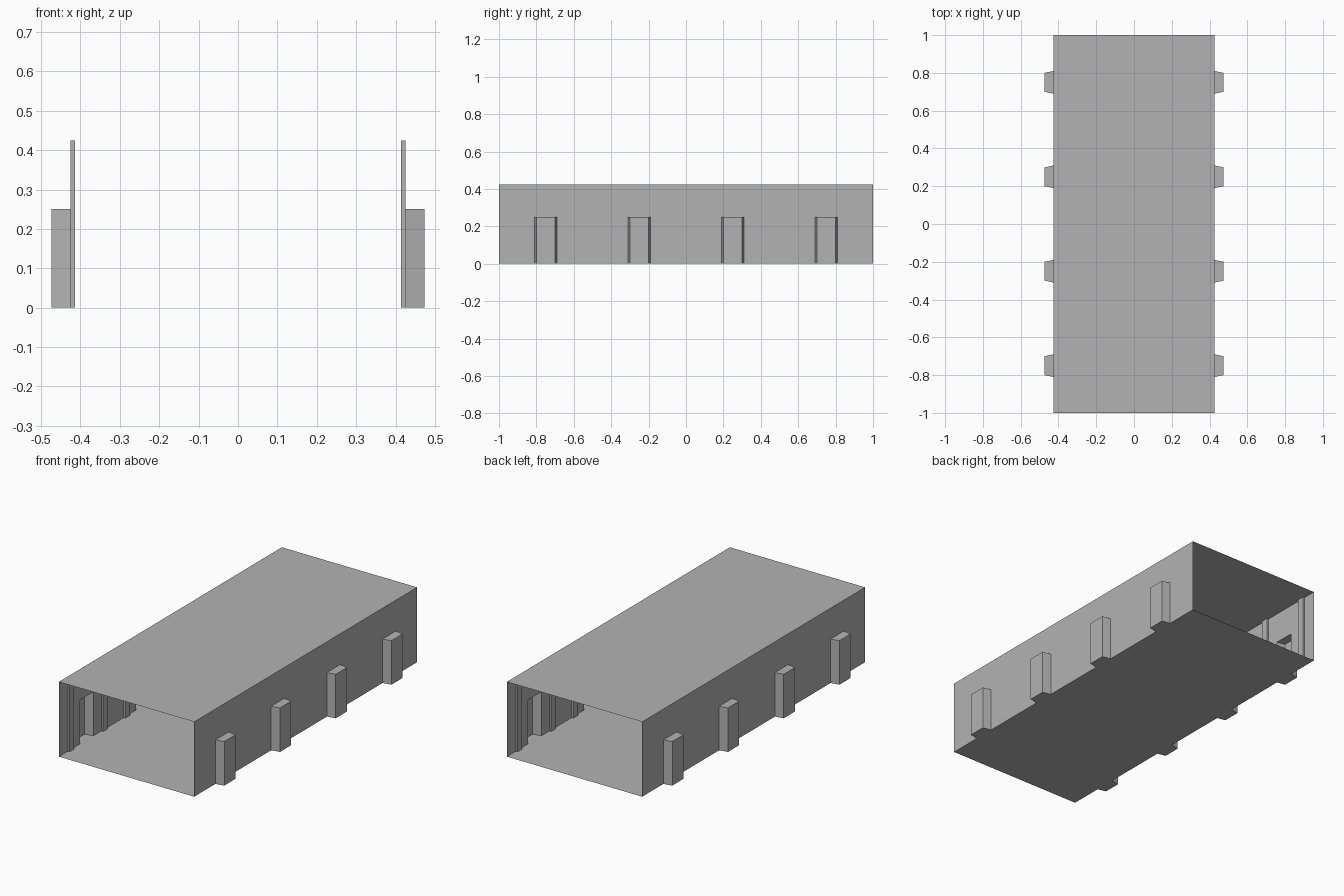
import bpy
import bmesh

if "Cube" in bpy.data.objects:
    bpy.data.objects.remove(bpy.data.objects["Cube"])

HALF_W, HALF_L, HEIGHT = 0.425, 1.0, 0.425
BAY_X, BAY_H = 0.474, 0.25          # outer face and height of the bays
BAYS = (-0.75, -0.25, 0.25, 0.75)   # bay centres along the hall
RIB_X = 0.414                       # inner face of the ribs

grey = bpy.data.materials.new("plain grey")
grey.use_nodes = True
colour = (0.45, 0.45, 0.45, 1)
grey.diffuse_color = colour
grey.node_tree.nodes["Principled BSDF"].inputs["Base Color"].default_value = colour


def finish(bm, name):
    bmesh.ops.remove_doubles(bm, verts=bm.verts, dist=1e-5)
    mesh = bpy.data.meshes.new(name)
    bm.to_mesh(mesh)
    bm.free()
    mesh.materials.append(grey)
    bpy.context.collection.objects.link(bpy.data.objects.new(name, mesh))


def sheet(bm, plan, z, flip=False):
    """Flat horizontal face over a plan outline."""
    pts = reversed(plan) if flip else plan
    bm.faces.new([bm.verts.new((x, y, z)) for x, y in pts])


def strip(bm, plan, z0, z1):
    """Vertical faces along an open plan line."""
    for (xa, ya), (xb, yb) in zip(plan, plan[1:]):
        corners = ((xa, ya, z0), (xb, yb, z0), (xb, yb, z1), (xa, ya, z1))
        bm.faces.new([bm.verts.new(c) for c in corners])


def turn(plan, side):
    """Half turn about the vertical axis for the opposite side."""
    return [(side * x, side * y) for x, y in plan]


def bay_plan(c):
    return [(HALF_W, c - 0.06), (BAY_X, c - 0.05), (BAY_X, c + 0.05), (HALF_W, c + 0.06)]


# plan line of one wall, stepping out around each hollow bay
wall = [(HALF_W, -HALF_L)] + [p for c in BAYS for p in bay_plan(c)] + [(HALF_W, HALF_L)]

for side, word in ((1, "left"), (-1, "right")):
    # wall: lower part follows the bays, upper part is straight
    bm = bmesh.new()
    strip(bm, turn(wall, side), 0, BAY_H)
    strip(bm, turn([wall[0], wall[-1]], side), BAY_H, HEIGHT)
    for c in BAYS:
        sheet(bm, turn(bay_plan(c), side), BAY_H)
    finish(bm, word + "_wall")

    # pairs of full-height ribs inside, flanking each bay
    bm = bmesh.new()
    for c in BAYS:
        for y in (c - 0.15, c + 0.15):
            rib = [(HALF_W, y + 0.02), (RIB_X, y + 0.02), (RIB_X, y - 0.02), (HALF_W, y - 0.02)]
            strip(bm, turn(rib, side), 0, HEIGHT)
    finish(bm, word + "_ribs")

# floor reaches into the bays
bm = bmesh.new()
sheet(bm, wall + turn(wall, -1), 0, flip=True)
finish(bm, "floor")

# flat roof
bm = bmesh.new()
ends = [wall[0], wall[-1]]
sheet(bm, ends + turn(ends, -1), HEIGHT)
finish(bm, "roof")
